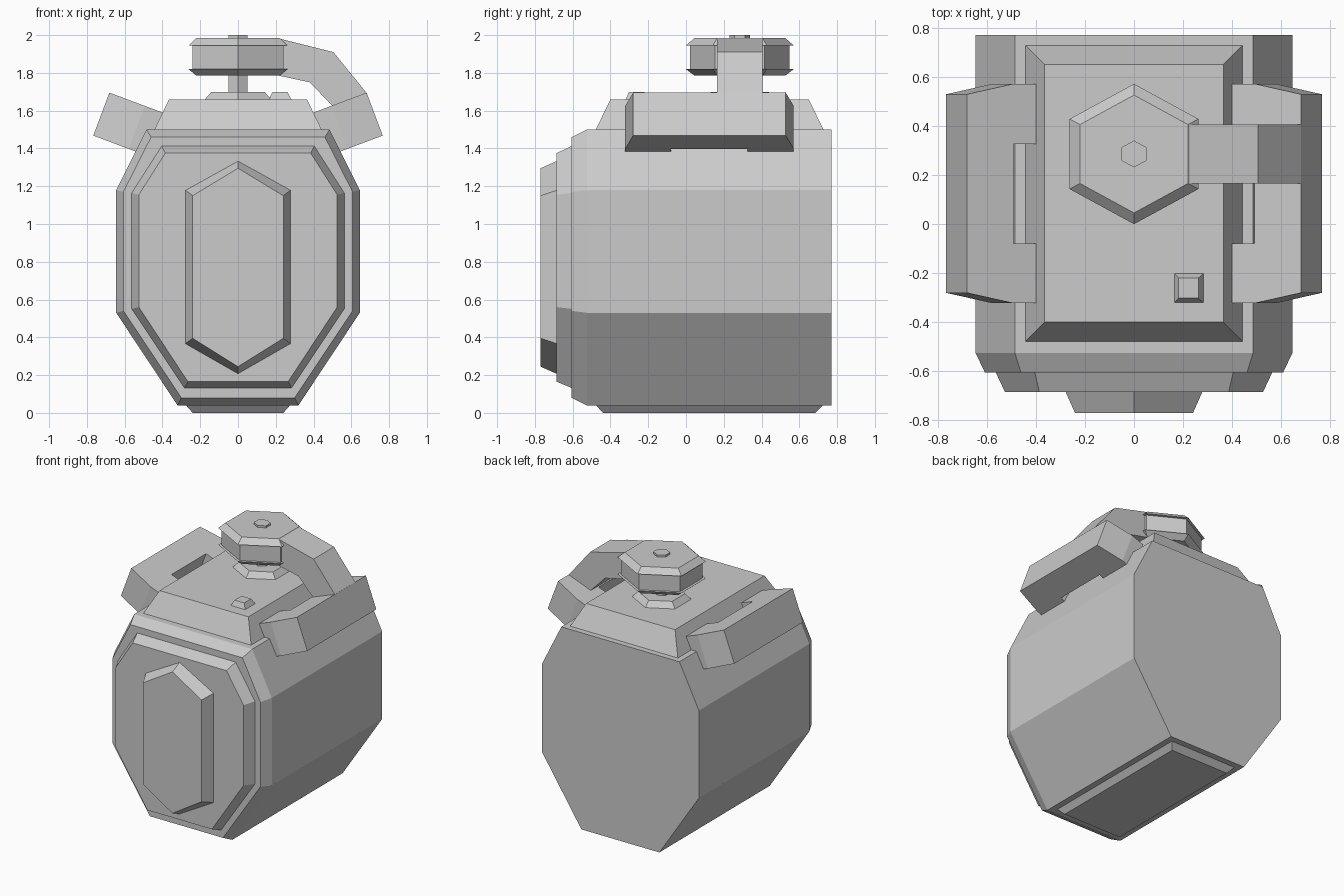
import bpy, bmesh

if "Cube" in bpy.data.objects:
    bpy.data.objects.remove(bpy.data.objects["Cube"])


def loft(name, rings):
    """Skin a list of equal-length closed rings and cap both ends."""
    bm = bmesh.new()
    vs = [[bm.verts.new(p) for p in r] for r in rings]
    n = len(rings[0])
    for a, b in zip(vs, vs[1:]):
        for i in range(n):
            j = (i + 1) % n
            bm.faces.new((a[i], a[j], b[j], b[i]))
    bm.faces.new(vs[0])
    bm.faces.new(vs[-1])
    bmesh.ops.recalc_face_normals(bm, faces=bm.faces)
    me = bpy.data.meshes.new(name)
    bm.to_mesh(me)
    bm.free()
    ob = bpy.data.objects.new(name, me)
    bpy.context.collection.objects.link(ob)
    return ob


def octagon(y, side, z_low, z_high, top, z_top, bottom, z_bottom):
    half = [(bottom, z_bottom), (side, z_low), (side, z_high), (top, z_top)]
    return [(x, y, z) for x, z in half] + [(-x, y, z) for x, z in reversed(half)]


def front_hex(y, side, z_low, z_high, z_bottom, z_top):
    return [(0, y, z_bottom), (side, y, z_low), (side, y, z_high),
            (0, y, z_top), (-side, y, z_high), (-side, y, z_low)]


def rect(x0, x1, y0, y1, z):
    return [(x0, y0, z), (x1, y0, z), (x1, y1, z), (x0, y1, z)]


KNOB_Y = 0.285


def flat_hex(a, z):
    # hexagon with points towards +y and -y, a = half width in x
    r = a * 1.09
    return [(x, KNOB_Y + y, z) for x, y in
            [(0, -r), (a, -r / 2), (a, r / 2), (0, r), (-a, r / 2), (-a, -r / 2)]]


# Main octagonal body with chamfered front
loft("body", [
    octagon(0.77, 0.645, 0.53, 1.18, 0.485, 1.50, 0.32, 0.04),
    octagon(-0.525, 0.645, 0.53, 1.18, 0.485, 1.50, 0.32, 0.04),
    octagon(-0.605, 0.607, 0.54, 1.17, 0.46, 1.46, 0.30, 0.08)])

# Raised front panels
loft("front_panel", [
    octagon(-0.60, 0.565, 0.55, 1.165, 0.405, 1.415, 0.285, 0.13),
    octagon(-0.685, 0.525, 0.56, 1.155, 0.385, 1.375, 0.265, 0.165)])
loft("front_badge_plate", [
    front_hex(-0.68, 0.28, 0.365, 1.18, 0.205, 1.335),
    front_hex(-0.77, 0.24, 0.395, 1.15, 0.245, 1.295)])

# Foot plate and top plate
loft("foot_plate", [rect(-0.24, 0.24, -0.44, 0.685, 0),
                    rect(-0.28, 0.28, -0.48, 0.73, 0.045)])
loft("top_plate", [rect(-0.445, 0.445, -0.48, 0.73, 1.495),
                   rect(-0.365, 0.365, -0.40, 0.65, 1.66)])
loft("small_button", [rect(0.162, 0.285, -0.322, -0.20, 1.655),
                      rect(0.182, 0.262, -0.302, -0.22, 1.698)])

# Knob: collar, stem and grooved cap
loft("knob_collar", [flat_hex(0.18, 1.655), flat_hex(0.14, 1.70)])
loft("knob_stem", [flat_hex(0.05, 1.69), flat_hex(0.05, 2.0)])
loft("knob_cap", [flat_hex(a, z) for a, z in [
    (0.22, 1.785), (0.262, 1.82), (0.242, 1.82),
    (0.242, 1.945), (0.262, 1.945), (0.22, 1.985)]])

# Bent arm from the knob down to the right grip
arm = [(0.20, 1.982), (0.225, 1.98), (0.505, 1.91), (0.68, 1.695),
       (0.50, 1.625), (0.38, 1.75), (0.20, 1.789)]
loft("knob_arm", [[(x, y, z) for x, z in arm] for y in (0.165, 0.405)])

# U-shaped tilted side grips: outline as (distance outwards, y)
grip = [(0, -0.322), (0.10, -0.322), (0.30, -0.28), (0.30, 0.528),
        (0.10, 0.57), (0, 0.57), (0, 0.325), (0.096, 0.325),
        (0.096, -0.08), (0, -0.08)]
for name, s in (("right_grip", 1), ("left_grip", -1)):
    loft(name, [[(s * (0.40 + 0.936 * t + 0.351 * d), y, 1.59 + 0.351 * t - 0.936 * d)
                 for t, y in grip] for d in (0, 0.243)])
